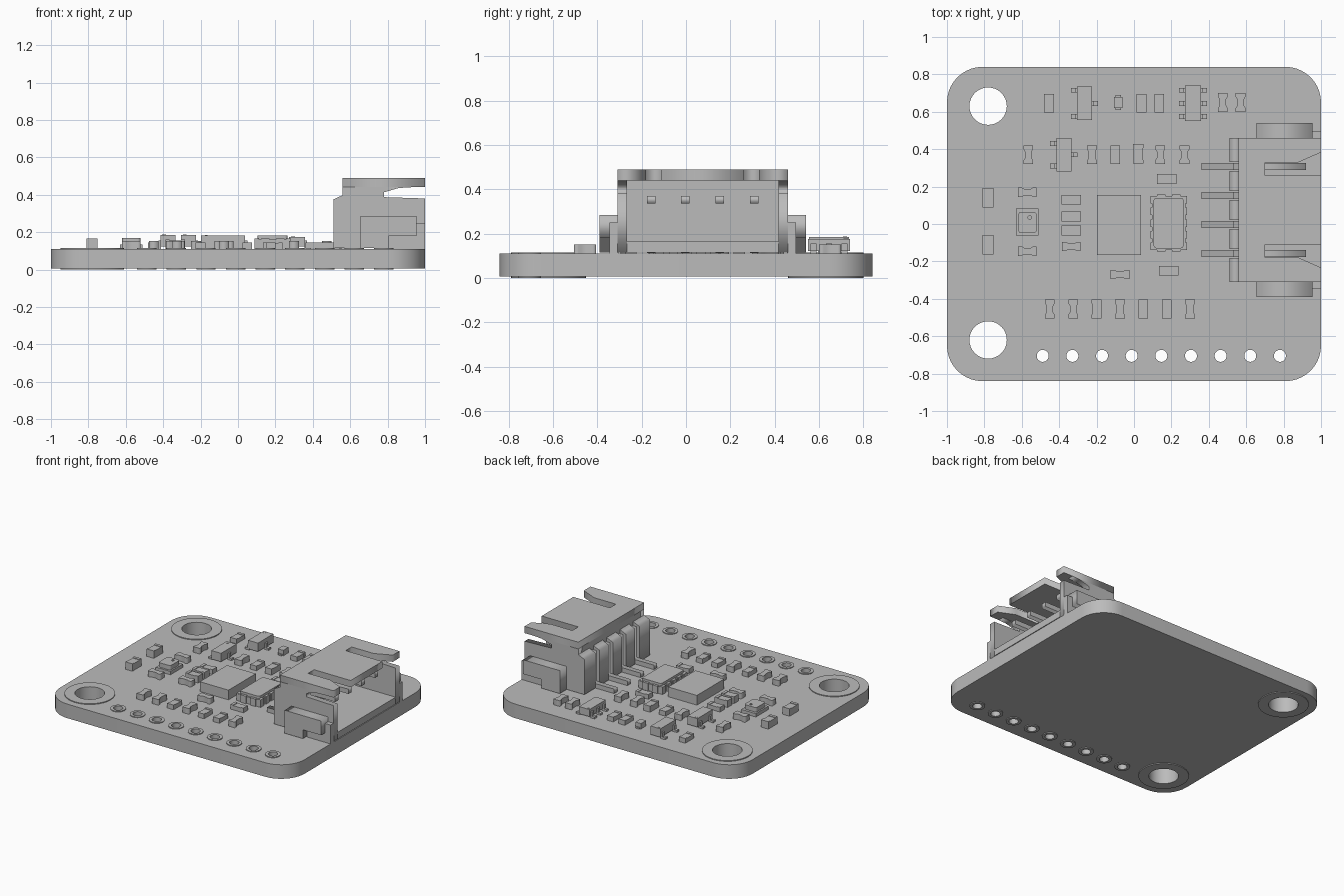
import bpy
import bmesh
from math import cos, sin, pi, radians
from mathutils import Matrix

default = bpy.data.objects.get("Cube")
if default:
    bpy.data.objects.remove(default, do_unlink=True)

grey = bpy.data.materials.new("plain grey")
grey.use_nodes = True
colour = (0.5, 0.5, 0.5, 1)
grey.diffuse_color = colour
grey.node_tree.nodes["Principled BSDF"].inputs["Base Color"].default_value = colour

TOP = 0.11        # upper face of the board
MID = 0.075       # y centre of the connector


def circle(x, y, r, n=32):
    return [(x + r * cos(2 * pi * i / n), y + r * sin(2 * pi * i / n)) for i in range(n)]


def rounded(x, y, w, h, r, n=10):
    """Rounded rectangle outline."""
    points = []
    for k, (sx, sy) in enumerate([(1, 1), (-1, 1), (-1, -1), (1, -1)]):
        for i in range(n + 1):
            a = (k + i / n) * pi / 2
            points.append((x + sx * (w / 2 - r) + r * cos(a), y + sy * (h / 2 - r) + r * sin(a)))
    return points


def prism(name, loops, low, high, upright=False):
    """Fill nested outlines and extrude; upright outlines lie in xz and extrude along y."""
    curve = bpy.data.curves.new(name, "CURVE")
    curve.dimensions = "2D"
    curve.fill_mode = "BOTH"
    curve.extrude = (high - low) / 2
    for loop in loops:
        spline = curve.splines.new("POLY")
        spline.points.add(len(loop) - 1)
        for point, (x, y) in zip(spline.points, loop):
            point.co = (x, y, 0, 1)
        spline.use_cyclic_u = True
    helper = bpy.data.objects.new(name + " outline", curve)
    bpy.context.collection.objects.link(helper)
    bpy.context.view_layer.update()
    graph = bpy.context.evaluated_depsgraph_get()
    mesh = bpy.data.meshes.new_from_object(helper.evaluated_get(graph))
    bpy.data.objects.remove(helper, do_unlink=True)
    middle = (low + high) / 2
    if upright:
        mesh.transform(Matrix.Translation((0, middle, 0)) @ Matrix.Rotation(radians(90), 4, "X"))
    else:
        mesh.transform(Matrix.Translation((0, 0, middle)))
    return finish(name, mesh)


def finish(name, mesh):
    bm = bmesh.new()
    bm.from_mesh(mesh)
    bmesh.ops.remove_doubles(bm, verts=bm.verts, dist=0.0001)
    bmesh.ops.recalc_face_normals(bm, faces=bm.faces)
    bm.to_mesh(mesh)
    bm.free()
    mesh.materials.clear()
    mesh.materials.append(grey)
    obj = bpy.data.objects.new(name, mesh)
    bpy.context.collection.objects.link(obj)
    return obj


def boxes(name, parts):
    """One object from boxes given as x, y and z ranges."""
    bm = bmesh.new()
    for xs, ys, zs in parts:
        size = [b - a for a, b in (xs, ys, zs)]
        centre = [(a + b) / 2 for a, b in (xs, ys, zs)]
        matrix = Matrix.Translation(centre) @ Matrix.Diagonal((*size, 1))
        bmesh.ops.create_cube(bm, size=1, matrix=matrix)
    mesh = bpy.data.meshes.new(name)
    bm.to_mesh(mesh)
    bm.free()
    return finish(name, mesh)


def block(x, y, w, h, low, high):
    return (x - w / 2, x + w / 2), (y - h / 2, y + h / 2), (low, high)


def smooth(obj):
    bpy.ops.object.select_all(action="DESELECT")
    obj.select_set(True)
    bpy.context.view_layer.objects.active = obj
    bpy.ops.object.shade_smooth_by_angle(angle=radians(30))


# Board with drilled holes and raised pads on both faces
mounts = [(-0.78, 0.63, 0.1, 0.17), (-0.78, -0.62, 0.1, 0.17)]
pins = [(-0.488 + 0.1585 * i, -0.705, 0.032, 0.052) for i in range(9)]
holes = mounts + pins
smooth(prism("board", [rounded(0, 0, 2, 1.68, 0.19)] + [circle(x, y, r) for x, y, r, _ in holes],
             0.006, TOP))
for x, y, r, rim in holes:
    for side, low in (("upper", TOP), ("lower", 0)):
        smooth(prism(side + " hole pad", [circle(x, y, rim), circle(x, y, r)], low, low + 0.006))


# Small surface parts
def resistor(x, y, w, h, height=0.035):
    """Plain chip with slightly taller end caps on its long axis."""
    parts = [block(x, y, w * 0.99, h * 0.99, TOP, TOP + height - 0.004)]
    for s in (-1, 1):
        if h > w:
            parts.append(block(x, y + s * h * 0.4, w, h * 0.2, TOP, TOP + height))
        else:
            parts.append(block(x + s * w * 0.4, y, w * 0.2, h, TOP, TOP + height))
    boxes("resistor", parts)


def capacitor(x, y, w, h):
    """Chip with a waisted outline."""
    long, short = max(w, h) / 2, min(w, h) / 2
    half = [(-long, short), (-long * 0.6, short), (-long * 0.35, short * 0.7)]
    upper = half + [(-a, b) for a, b in reversed(half)]
    loop = upper + [(a, -b) for a, b in reversed(upper)]
    if h > w:
        loop = [(b, a) for a, b in loop]
    prism("capacitor", [[(x + a, y + b) for a, b in loop]], TOP, TOP + 0.042)


def transistor(x, y, w, h, left, right, high):
    """Moulded body with bent legs at the given y offsets."""
    parts = [block(x, y, w, h, TOP + 0.012, high)]
    for s, offsets in ((-1, left), (1, right)):
        for d in offsets:
            parts.append(block(x + s * (w / 2 + 0.016), y + d, 0.034, 0.026, TOP, TOP + 0.014))
            parts.append(block(x + s * (w / 2 + 0.004), y + d, 0.014, 0.026, TOP, TOP + 0.045))
    boxes("transistor", parts)
    smooth(prism("transistor dot", [circle(x - w / 4, y + h * 0.4, 0.01, 12)], high, high + 0.002))


for y, xs in ((0.645, (-0.455, 0.04, 0.135)), (0.37, (-0.1,)), (-0.455, (-0.2, 0.05, 0.175))):
    for x in xs:
        resistor(x, y, 0.052, 0.1)
for y, xs in ((0.65, (0.475, 0.57)), (0.37, (-0.565, -0.225, 0.14, 0.27)),
              (-0.455, (-0.45, -0.325, -0.075, 0.3))):
    for x in xs:
        capacitor(x, y, 0.052, 0.1)
for x, y in ((-0.57, 0.17), (-0.57, -0.145), (-0.335, -0.12), (-0.075, -0.27)):
    capacitor(x, y, 0.1, 0.05)
for x, y in ((-0.335, 0.13), (0.175, 0.24), (0.185, -0.25)):
    resistor(x, y, 0.105, 0.052)
for y in (0.04, -0.035):
    resistor(-0.335, y, 0.105, 0.055, 0.05)
for y in (0.14, -0.11):
    resistor(-0.78, y, 0.058, 0.105, 0.055)
resistor(0.022, 0.375, 0.055, 0.105, 0.045)
boxes("diode", [block(-0.085, 0.65, 0.045, 0.06, TOP, 0.15),
                block(-0.085, 0.65, 0.03, 0.08, TOP, 0.12)])
pair = (-0.07, 0.07)
transistor(-0.265, 0.645, 0.08, 0.18, pair, (0,), 0.185)
transistor(-0.375, 0.37, 0.08, 0.18, (-0.06, 0.06), (0,), 0.185)
transistor(0.315, 0.645, 0.085, 0.19, pair + (0,), pair + (0,), 0.175)

# Large chips
boxes("main_chip", [block(-0.08, -0.005, 0.235, 0.32, TOP, 0.182)])
smooth(prism("main_chip_dot", [circle(-0.17, 0.035, 0.006, 12)], 0.182, 0.184))
pads = [block(0.185 + s * 0.085, 0.005 + d * 0.062, 0.026, 0.04, TOP, 0.165)
        for s in (-1, 1) for d in (-2, -1, 0, 1, 2)]
pads += [block(0.185 + s * 0.04, 0.005 + d * 0.14, 0.045, 0.026, TOP, 0.165)
         for s in (-1, 1) for d in (-1, 1)]
boxes("sensor_chip_base", [block(0.185, 0.005, 0.18, 0.29, TOP, 0.16)] + pads)
smooth(prism("sensor_chip_lid", [rounded(0.185, 0.005, 0.16, 0.27, 0.015, 4)], 0.16, 0.182))
boxes("pressure_sensor_base", [block(-0.57, 0.01, 0.12, 0.145, TOP, 0.135)])
smooth(prism("pressure_sensor_can", [rounded(-0.57, 0.008, 0.098, 0.112, 0.015, 4),
                                    circle(-0.558, 0.035, 0.01, 12)], 0.135, 0.168))

# Connector housing: slotted roof, notched side walls, floor and back
half = [(0.56, 0.385), (1, 0.385), (1, 0.308), (0.88, 0.255), (0.7, 0.255), (0.7, 0.185), (1, 0.185)]
outline = half + [(x, -y) for x, y in reversed(half)]
prism("connector_roof", [[(x, MID + y) for x, y in outline]], 0.44, 0.49)
wall = [(0.56, 0.115), (1, 0.115), (1, 0.38), (0.78, 0.387), (0.78, 0.413), (0.86, 0.436),
        (0.94, 0.441), (0.56, 0.441)]
for s in (-1, 1):
    a, b = sorted((MID + s * 0.342, MID + s * 0.385))
    prism("connector_side_wall", [wall], a, b, True)
inner = (MID - 0.345, MID + 0.345)
boxes("connector_shell", [((0.56, 1), inner, (0.115, 0.165)), ((0.56, 0.62), inner, (0.165, 0.441))])

# Ribs on the back with a pin in every gap
pin_rows = [MID + (i - 1.5) * 0.155 for i in range(4)]
edges = [MID - 0.385] + [y + s * 0.024 for y in pin_rows for s in (-1, 1)] + [MID + 0.385]
rib = [(0.51, 0.115), (0.565, 0.115), (0.565, 0.4), (0.51, 0.375)]
for a, b in zip(edges[::2], edges[1::2]):
    prism("connector_back_rib", [rib], a, b, True)
pin = [(0.36, 0.112), (0.555, 0.112), (0.555, 0.335), (0.92, 0.335), (0.92, 0.37),
       (0.53, 0.37), (0.53, 0.145), (0.36, 0.145)]
for y in pin_rows:
    prism("connector_pin", [pin], y - 0.019, y + 0.019, True)

# Metal retention tabs on both sides
tab = [(0.655, 0.115), (0.805, 0.115), (0.805, 0.18), (0.955, 0.18), (0.955, 0.285), (0.655, 0.285)]
for s in (-1, 1):
    a, b = sorted((MID + s * 0.38, MID + s * 0.466))
    prism("retention_tab", [tab], a, b, True)
    a, b = sorted((MID + s * 0.38, MID + s * 0.42))
    boxes("retention_plate", [((0.805, 1), (a, b), (TOP, 0.25))])
